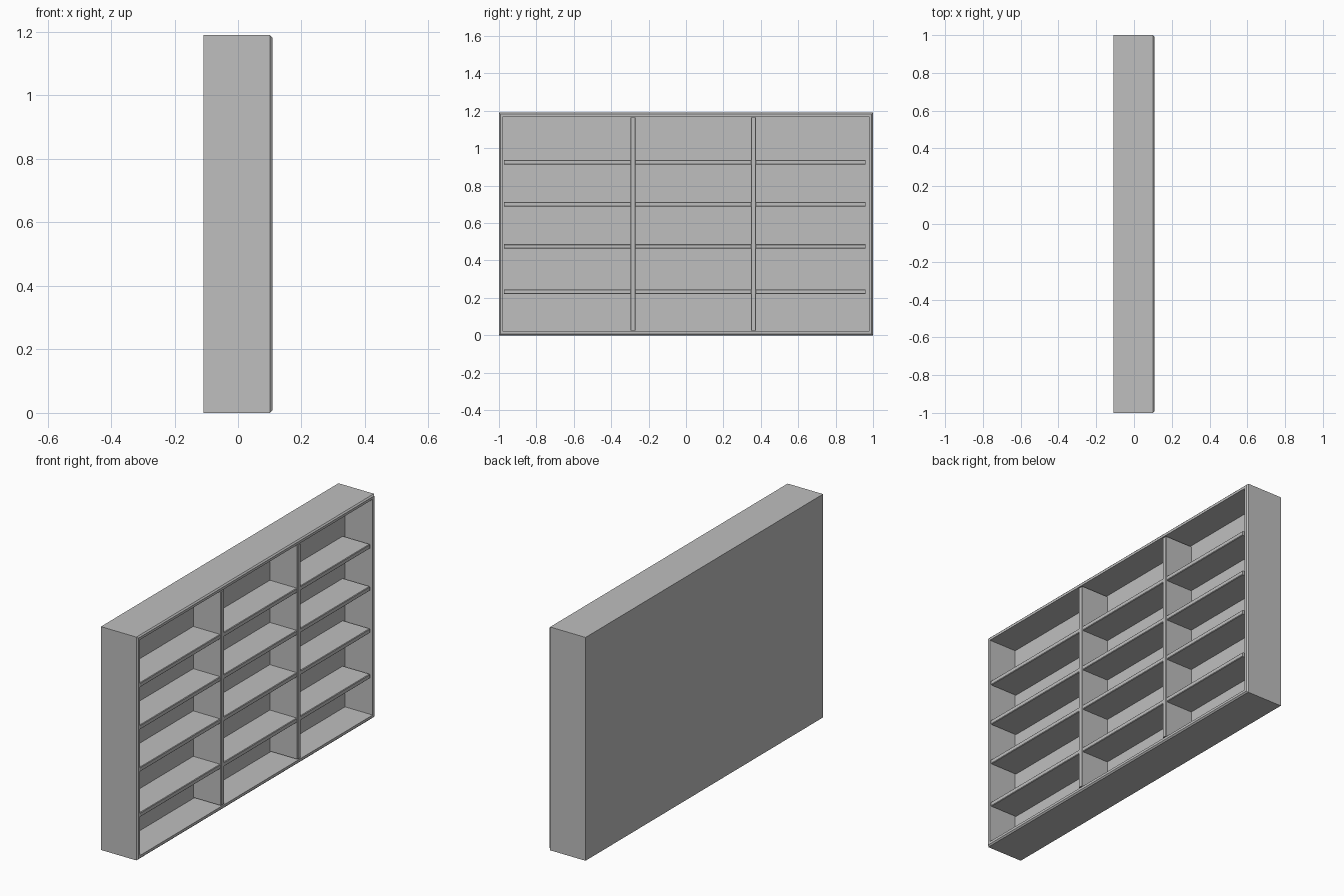
import bpy
import bmesh
from mathutils import Matrix, Vector

default = bpy.data.objects.get("Cube")
if default:
    bpy.data.objects.remove(default, do_unlink=True)

grey = bpy.data.materials.new("plain grey")
grey.use_nodes = True
colour = (0.52, 0.52, 0.52, 1)
grey.diffuse_color = colour
grey.node_tree.nodes["Principled BSDF"].inputs["Base Color"].default_value = colour

BACK, FRONT, INNER = -0.108, 0.108, -0.055
HEIGHT, BOARD, CHAMFER = 1.19, 0.026, 0.007


def box(bm, low, high):
    low, high = Vector(low), Vector(high)
    place = Matrix.Translation((low + high) / 2) @ Matrix.Diagonal((*(high - low), 1))
    bmesh.ops.create_cube(bm, size=1, matrix=place)


def front_face(bm):
    return max(bm.faces, key=lambda f: f.calc_center_median().x)


def finish(bm, name):
    bmesh.ops.recalc_face_normals(bm, faces=bm.faces)
    mesh = bpy.data.meshes.new(name)
    bm.to_mesh(mesh)
    bm.free()
    mesh.materials.append(grey)
    bpy.context.collection.objects.link(bpy.data.objects.new(name, mesh))


def board(name, low, high, chamfer, edge_axis):
    # Board whose long front edges are chamfered
    bm = bmesh.new()
    box(bm, low, high)
    edges = [e for e in front_face(bm).edges
             if abs((e.verts[0].co - e.verts[1].co)[edge_axis]) > 0.1]
    bmesh.ops.bevel(bm, geom=edges, offset=chamfer, segments=1, affect='EDGES')
    finish(bm, name)


# Case: chamfered block hollowed out from its open side
bm = bmesh.new()
box(bm, (BACK, -1, 0), (FRONT, 1, HEIGHT))
bmesh.ops.bevel(bm, geom=list(front_face(bm).edges), offset=CHAMFER,
                segments=1, affect='EDGES')
mouth = front_face(bm)
bmesh.ops.inset_region(bm, faces=[mouth], thickness=BOARD - CHAMFER)
cavity = bmesh.ops.extrude_discrete_faces(bm, faces=[mouth])["faces"]
bmesh.ops.translate(bm, verts=cavity[0].verts, vec=(INNER - FRONT, 0, 0))
finish(bm, "case")

# Upright dividers
dividers = [(-0.298, -0.27), (0.347, 0.375)]
for i, (a, b) in enumerate(dividers):
    board(f"divider_{i + 1}", (INNER, a, BOARD), (FRONT, b, HEIGHT - BOARD), 0.003, 2)

# Shelves in each bay
bays = [(-0.974, -0.298), (-0.27, 0.347), (0.375, 0.96)]
for column, (a, b) in enumerate(bays):
    for row, z in enumerate((0.221, 0.463, 0.688, 0.913)):
        board(f"shelf_{column + 1}_{row + 1}", (INNER, a, z),
              (FRONT - 0.003, b, z + 0.024), 0.003, 1)
